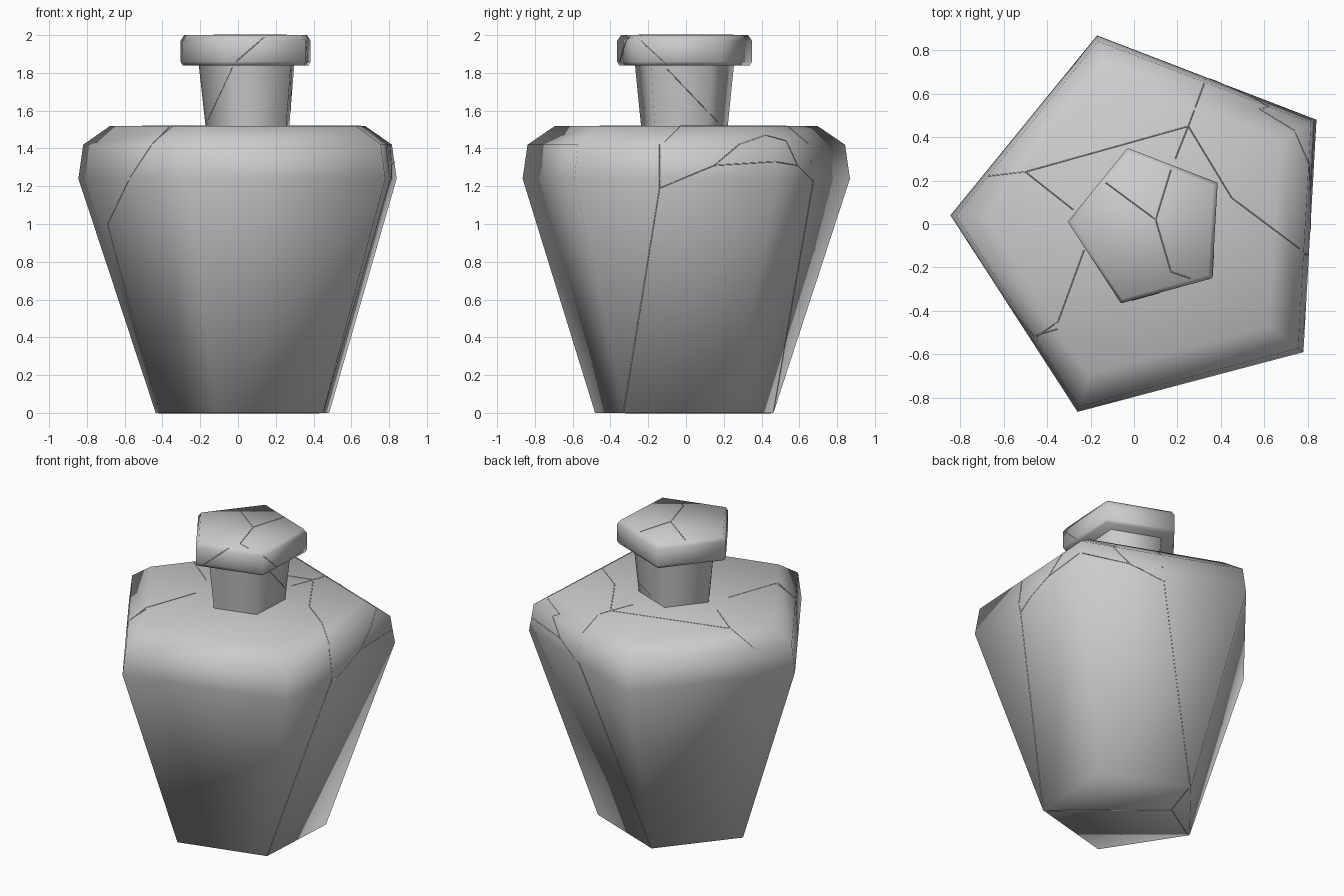
import bpy, bmesh
from mathutils import Vector
from mathutils.bvhtree import BVHTree

if "Cube" in bpy.data.objects:
    bpy.data.objects.remove(bpy.data.objects["Cube"])

body_plan = [(0.84, 0.48), (-0.17, 0.868), (-0.845, 0.04), (-0.26, -0.865), (0.78, -0.59)]
cap_plan = [(0.385, 0.19), (-0.03, 0.35), (-0.305, 0.01), (-0.06, -0.365), (0.36, -0.25)]
trees = []


def loft(name, plan, centre, rings):
    """Stack scaled copies of a five-sided plan; rings = (z, scale, centre shift x, y)."""
    bm = bmesh.new()
    loops = []
    for z, s, dx, dy in rings:
        loops.append([bm.verts.new((centre[0] + dx + (x - centre[0]) * s,
                                    centre[1] + dy + (y - centre[1]) * s, z))
                      for x, y in plan])
    n = len(plan)
    for a, b in zip(loops, loops[1:]):
        for i in range(n):
            bm.faces.new((a[i], a[(i + 1) % n], b[(i + 1) % n], b[i]))
    bm.faces.new(loops[0][::-1])
    bm.faces.new(loops[-1])
    bmesh.ops.recalc_face_normals(bm, faces=bm.faces)
    trees.append(BVHTree.FromBMesh(bm))
    mesh = bpy.data.meshes.new(name)
    bm.to_mesh(mesh)
    bm.free()
    obj = bpy.data.objects.new(name, mesh)
    bpy.context.collection.objects.link(obj)
    bpy.ops.object.select_all(action='DESELECT')
    obj.select_set(True)
    bpy.context.view_layer.objects.active = obj
    bpy.ops.object.shade_smooth_by_angle(angle=1.4)
    return obj


# Tapered body with a rounded shoulder
loft("bottle_body", body_plan, (0, 0),
     [(0, 0.545, 0.025, -0.01), (1.24, 1, 0, 0), (1.42, 0.97, 0, 0), (1.52, 0.80, 0, 0)])
# Neck flaring towards the lip
loft("bottle_neck", cap_plan, (0.04, -0.01),
     [(1.51, 0.64, 0.01, 0), (1.85, 0.735, 0.005, 0)])
# Lip slab with eased edges
loft("bottle_lip", cap_plan, (0.04, -0.01),
     [(1.84, 0.965, 0, 0), (1.86, 1, 0, 0), (1.97, 1, 0, 0), (2.0, 0.94, 0, 0)])


# Hairline seams between shards, projected onto the surface from a view
views = {
    "top": (lambda u, v: (u, v, 3), (0, 0, -1)),
    "bottom": (lambda u, v: (u, v, -3), (0, 0, 1)),
    "front": (lambda u, v: (u, -3, v), (0, 1, 0)),
    "right": (lambda u, v: (3, u, v), (-1, 0, 0)),
    "back": (lambda u, v: (u, 3, v), (0, -1, 0)),
}
seams = bpy.data.curves.new("hairline_seams", 'CURVE')
seams.dimensions = '3D'
seams.bevel_depth = 0.0025
seams.bevel_resolution = 0


def seam(view, *pts):
    origin, direction = views[view]
    hits = []
    for (u0, v0), (u1, v1) in zip(pts, pts[1:]):
        for k in range(13):
            t = k / 12
            o = Vector(origin(u0 + (u1 - u0) * t, v0 + (v1 - v0) * t))
            found = [h for h in (tr.ray_cast(o, Vector(direction)) for tr in trees) if h[0]]
            if found:
                hits.append(min(found, key=lambda h: h[3])[0])
    clean = hits[:1]
    for p in hits[1:]:
        if (p - clean[-1]).length > 0.004:
            clean.append(p)
    # break the line where it jumps from one part to another
    runs = [[clean[0]]] if clean else []
    for p in clean[1:]:
        if (p - runs[-1][-1]).length > 0.22:
            runs.append([])
        runs[-1].append(p)
    for run in runs:
        if len(run) > 1:
            s = seams.splines.new('POLY')
            s.points.add(len(run) - 1)
            for sp, p in zip(s.points, run):
                sp.co = (*p, 1)


# Shoulder seams
seam("top", (-0.67, 0.22), (-0.5, 0.24), (0.25, 0.45), (0.33, 0.665))
seam("top", (0.25, 0.45), (0.45, 0.12), (0.79, -0.135))
seam("top", (0.25, 0.45), (0.19, 0.30))
seam("top", (-0.5, 0.24), (-0.26, 0.05))
seam("top", (-0.23, -0.12), (-0.35, -0.45), (-0.45, -0.52))
# Lip seams
seam("top", (-0.13, 0.19), (0.10, 0.02), (0.17, 0.25))
seam("top", (0.10, 0.02), (0.17, -0.22), (0.26, -0.25))
seam("front", (-0.01, 1.86), (0.14, 1.99))
seam("right", (-0.25, 1.98), (-0.11, 1.85))
# Neck seams
seam("front", (-0.16, 1.55), (-0.03, 1.83))
seam("right", (-0.10, 1.82), (0.13, 1.58), (0.17, 1.54))
# Side seams
seam("front", (-0.35, 1.515), (-0.45, 1.43), (-0.57, 1.25), (-0.69, 1.0), (-0.43, 0.02))
seam("right", (-0.14, 1.42), (-0.14, 1.19), (-0.33, 0.01))
seam("right", (-0.14, 1.19), (0.15, 1.31), (0.47, 1.33), (0.59, 1.31), (0.67, 1.23))
seam("right", (0.15, 1.31), (0.28, 1.42), (0.42, 1.47), (0.53, 1.44), (0.59, 1.31))
seam("back", (0.33, 1.24), (-0.06, 0.01))
# Base seams
seam("bottom", (-0.06, 0.45), (-0.15, 0.18), (0.43, -0.32))
seam("bottom", (-0.15, 0.18), (-0.42, 0.01))

bpy.context.collection.objects.link(bpy.data.objects.new("hairline_seams", seams))
